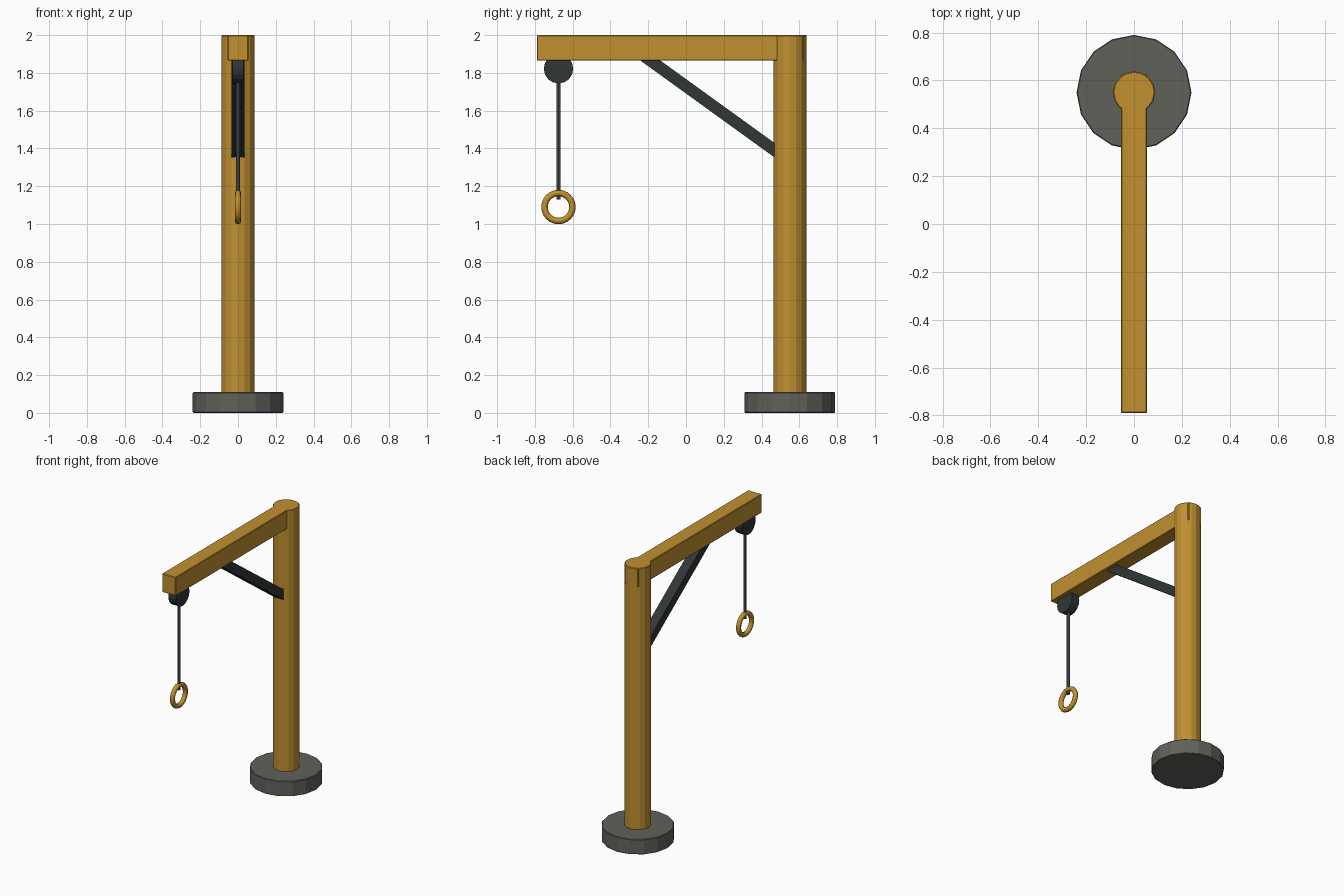
import bpy
import math
from mathutils import Vector

cube = bpy.data.objects.get("Cube")
if cube:
    bpy.data.objects.remove(cube, do_unlink=True)


def material(name, rgb):
    mat = bpy.data.materials.new(name)
    mat.use_nodes = True
    color = (*rgb, 1)
    mat.diffuse_color = color
    mat.node_tree.nodes["Principled BSDF"].inputs["Base Color"].default_value = color
    return mat


timber = material("golden_timber", (0.53, 0.28, 0.03))
stone = material("grey_stone", (0.12, 0.12, 0.105))
iron = material("dark_iron", (0.028, 0.038, 0.036))
steel = material("grey_steel", (0.09, 0.095, 0.105))


def finish(name, mat, bevel=0):
    obj = bpy.context.object
    obj.name = name
    obj.data.materials.append(mat)
    if bevel:
        mod = obj.modifiers.new("soft_edges", "BEVEL")
        mod.width = bevel
        mod.segments = 1
        mod.limit_method = "ANGLE"
        mod.angle_limit = math.radians(40)
    return obj


def cylinder(name, mat, radius, start, end, sides=16, bevel=0):
    start, end = Vector(start), Vector(end)
    axis = end - start
    bpy.ops.mesh.primitive_cylinder_add(
        vertices=sides, radius=radius, depth=axis.length,
        location=(start + end) / 2,
        rotation=axis.to_track_quat("Z", "Y").to_euler())
    return finish(name, mat, bevel)


def box(name, mat, size, center, tilt=0, bevel=0):
    bpy.ops.mesh.primitive_cube_add(size=1, location=center, rotation=(tilt, 0, 0))
    bpy.context.object.scale = size
    bpy.ops.object.transform_apply(location=False, rotation=False, scale=True)
    return finish(name, mat, bevel)


POST_Y = 0.55
HOOK_Y = -0.675

# Base and upright
cylinder("base", stone, 0.24, (0, POST_Y, 0), (0, POST_Y, 0.11), bevel=0.004)
cylinder("post", timber, 0.088, (0, POST_Y, 0.1), (0, POST_Y, 2), bevel=0.004)

# Overhead arm, running into the post
box("arm", timber, (0.11, 1.415, 0.135), (0, -0.0825, 1.9325), bevel=0.004)

# Diagonal brace, ends buried in post and arm
low, high = Vector((0, 0.50, 1.368)), Vector((0, -0.22, 1.888))
run = high - low
box("brace", iron, (0.07, run.length, 0.062), (low + high) / 2,
    tilt=math.atan2(-run.z, -run.y) + math.pi)

# Pulley, cable and hanging ring
cylinder("pulley", iron, 0.078, (-0.03, HOOK_Y, 1.822), (0.03, HOOK_Y, 1.822))
cylinder("cable", steel, 0.011, (0, HOOK_Y, 1.13), (0, HOOK_Y, 1.8), sides=8)
bpy.ops.mesh.primitive_torus_add(
    major_segments=24, minor_segments=8, major_radius=0.074, minor_radius=0.017,
    location=(0, HOOK_Y, 1.09), rotation=(0, math.pi / 2, 0))
finish("ring", timber)
bpy.ops.object.shade_smooth_by_angle(angle=math.radians(50))
